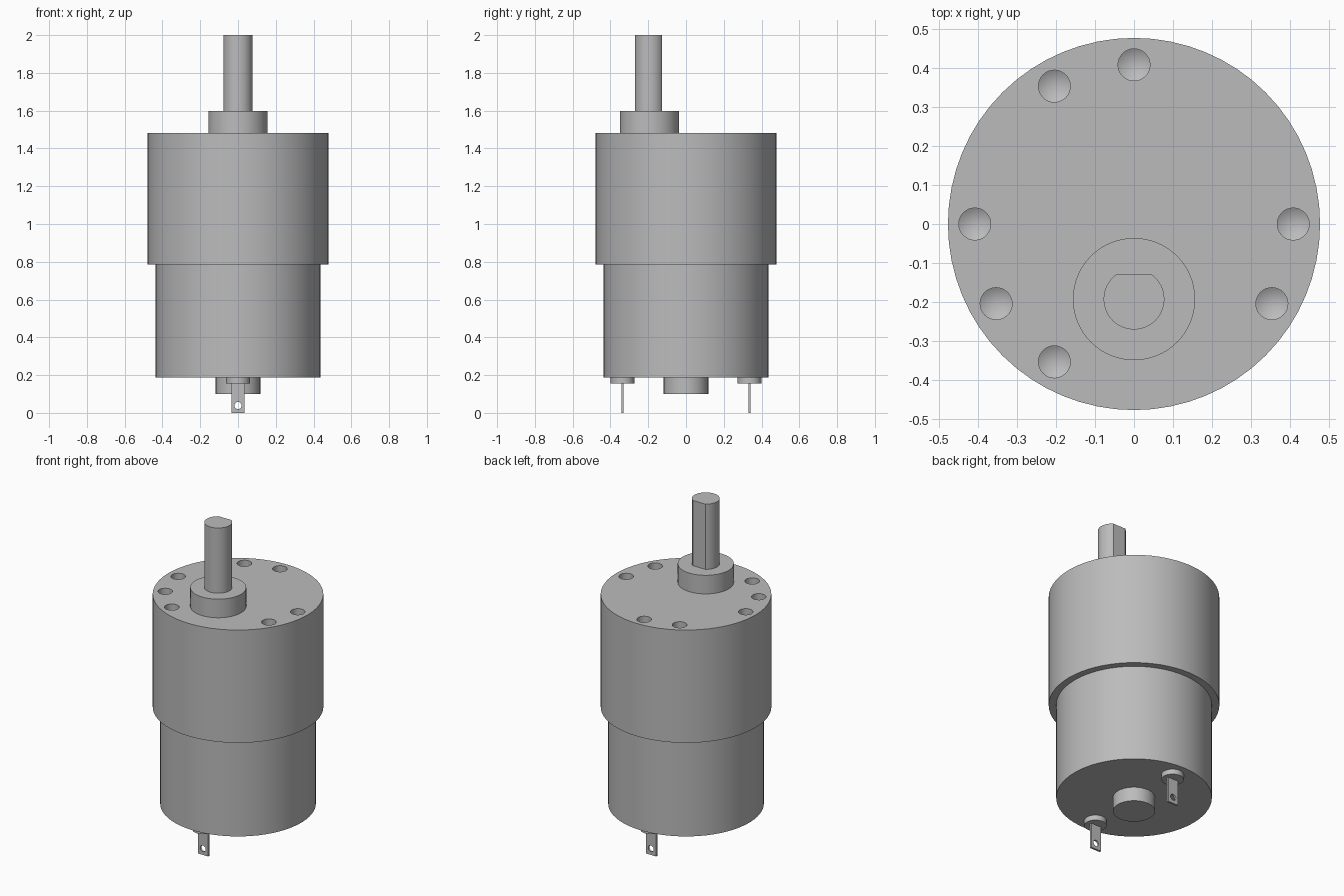
import bpy, bmesh, math

if "Cube" in bpy.data.objects:
    bpy.data.objects.remove(bpy.data.objects["Cube"])

metal = bpy.data.materials.new("grey_metal")
metal.diffuse_color = (0.5, 0.5, 0.5, 1)
metal.use_nodes = True
metal.node_tree.nodes["Principled BSDF"].inputs["Base Color"].default_value = metal.diffuse_color


def make(name, bm):
    """Turn a bmesh into a grey object, smooth with sharp edges."""
    bmesh.ops.recalc_face_normals(bm, faces=bm.faces)
    me = bpy.data.meshes.new(name)
    bm.to_mesh(me)
    bm.free()
    ob = bpy.data.objects.new(name, me)
    bpy.context.collection.objects.link(ob)
    me.materials.append(metal)
    finish(ob)
    return ob


def finish(ob):
    for p in ob.data.polygons:
        p.use_smooth = True
    ob.data.set_sharp_from_angle(angle=math.radians(30))


def prism(bm, pts, z0, z1):
    """Extrude a flat outline from z0 up to z1."""
    face = bm.faces.new([bm.verts.new((x, y, z0)) for x, y in pts])
    up = bmesh.ops.extrude_face_region(bm, geom=[face])["geom"]
    verts = [v for v in up if isinstance(v, bmesh.types.BMVert)]
    bmesh.ops.translate(bm, verts=verts, vec=(0, 0, z1 - z0))


def circle(r, y=0, n=64):
    return [(r * math.cos(2 * math.pi * i / n), y + r * math.sin(2 * math.pi * i / n))
            for i in range(n)]


def solid(name, pts, z0, z1):
    bm = bmesh.new()
    prism(bm, pts, z0, z1)
    return make(name, bm)


def cut(ob, cutter):
    """Subtract the cutter, apply, and remove it."""
    mod = ob.modifiers.new("holes", "BOOLEAN")
    mod.operation = "DIFFERENCE"
    mod.solver = "EXACT"
    mod.object = cutter
    cutter.hide_render = True
    bpy.context.view_layer.objects.active = ob
    bpy.ops.object.modifier_apply(modifier=mod.name)
    bpy.data.objects.remove(cutter)
    finish(ob)


# Main stacked cylinders
SHAFT_Y = -0.193
gearbox = solid("gearbox", circle(0.478), 0.785, 1.482)
solid("motor_can", circle(0.436), 0.187, 0.785)
solid("rear_bearing", circle(0.118), 0.1, 0.187)
solid("shaft_collar", circle(0.157, SHAFT_Y), 1.482, 1.597)

# D-shaped output shaft, flat side towards the back
r, flat = 0.078, 0.065
a = math.asin(flat / r)
arc = [math.pi - a + (math.pi + 2 * a) * i / 48 for i in range(49)]
solid("output_shaft", [(r * math.cos(t), SHAFT_Y + r * math.sin(t)) for t in arc],
      1.597, 2.0)

# Drilled mounting holes with conical bottoms
bm = bmesh.new()
N = 32
for deg in (0, 90, 120, 180, 210, 240, 330):
    cx, cy = 0.409 * math.cos(math.radians(deg)), 0.409 * math.sin(math.radians(deg))
    rings = [[bm.verts.new((cx + x, cy + y, z)) for x, y in circle(0.041, n=N)]
             for z in (1.36, 1.55)]
    tip = bm.verts.new((cx, cy, 1.336))
    bm.faces.new(rings[1])
    for i in range(N):
        j = (i + 1) % N
        bm.faces.new((rings[0][i], rings[0][j], rings[1][j], rings[1][i]))
        bm.faces.new((rings[0][j], rings[0][i], tip))
cut(gearbox, make("hole_cutter", bm))

# Two terminals: insulating disc plus a blade with an eyelet
for side, y in (("front", -0.336), ("back", 0.336)):
    solid(side + "_terminal_base", circle(0.063, y, 48), 0.155, 0.187)
    w, t = 0.035, 0.006
    blade = solid(side + "_terminal_blade",
                  [(-w, y - t), (w, y - t), (w, y + t), (-w, y + t)], 0.0, 0.155)
    bm = bmesh.new()
    prism(bm, circle(0.019, n=24), -0.05, 0.05)
    for v in bm.verts:
        x, q, z = v.co
        v.co = (x, y + z, 0.039 + q)
    cut(blade, make("eyelet_cutter", bm))
